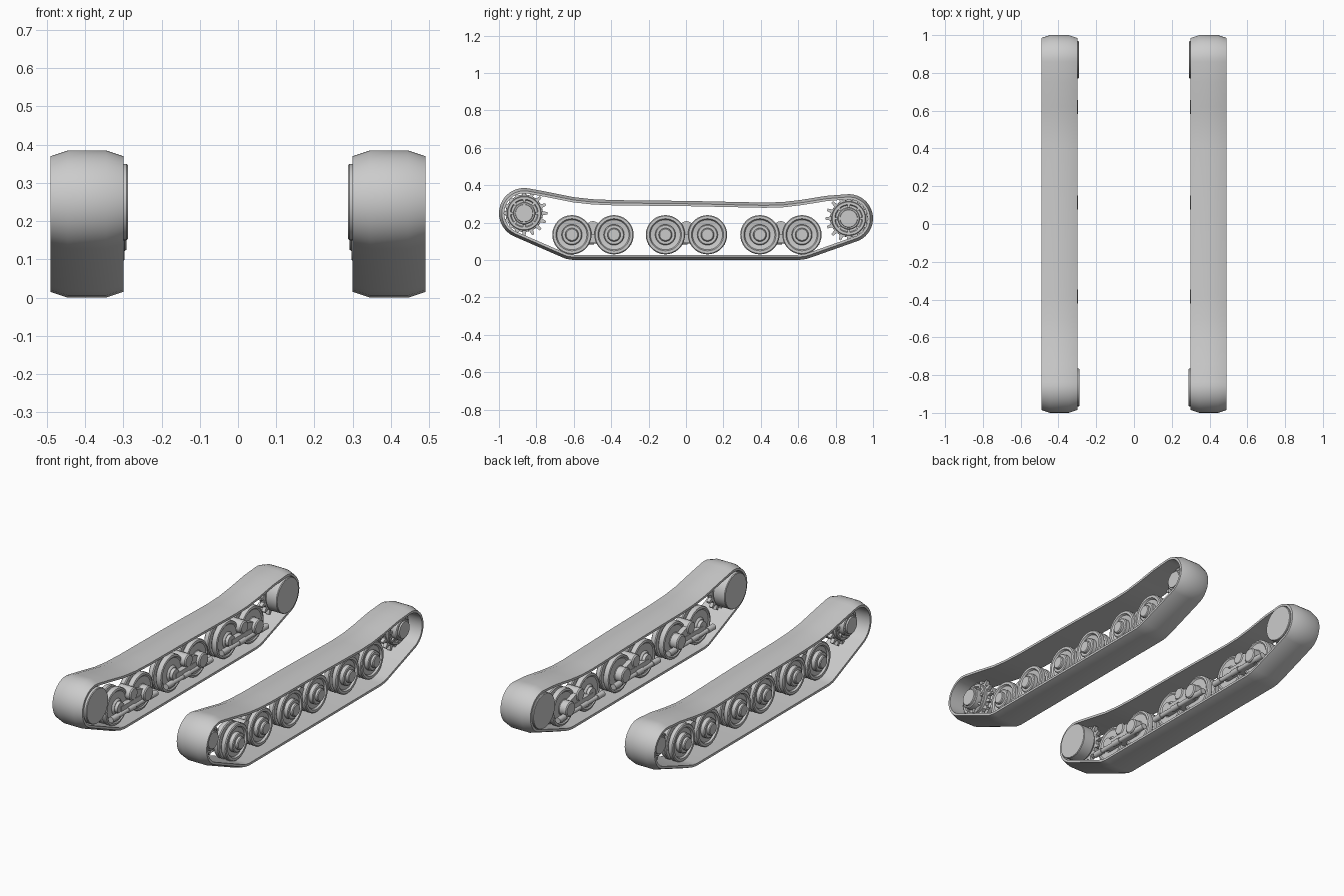
import bpy, bmesh, math
from mathutils import Matrix, Vector

cube = bpy.data.objects.get("Cube")
if cube:
    bpy.data.objects.remove(cube, do_unlink=True)

steel = bpy.data.materials.new("plain_grey")
steel.use_nodes = True
grey = (0.6, 0.6, 0.6, 1)
steel.diffuse_color = grey
steel.node_tree.nodes["Principled BSDF"].inputs["Base Color"].default_value = grey


def finish(name, bm):
    """Turn a bmesh into a shaded object mirrored to the other side."""
    bmesh.ops.recalc_face_normals(bm, faces=bm.faces)
    mesh = bpy.data.meshes.new(name)
    bm.to_mesh(mesh)
    bm.free()
    mesh.materials.append(steel)
    ob = bpy.data.objects.new(name, mesh)
    bpy.context.collection.objects.link(ob)
    bpy.ops.object.select_all(action='DESELECT')
    ob.select_set(True)
    bpy.context.view_layer.objects.active = ob
    bpy.ops.object.shade_smooth_by_angle(angle=math.radians(30))
    ob.modifiers.new("Mirror", 'MIRROR')
    return ob


def bridge(bm, rings, closed=False):
    """Skin successive vertex rings with quads."""
    pairs = list(zip(rings, rings[1:]))
    if closed:
        pairs.append((rings[-1], rings[0]))
    for a, b in pairs:
        for i in range(len(a)):
            j = (i + 1) % len(a)
            bm.faces.new((a[i], a[j], b[j], b[i]))


def lathe(bm, profile, y, z, n=32):
    """Turn (x, radius) points about an axis along x, capped at both ends."""
    rings = []
    for x, r in profile:
        rings.append([bm.verts.new((x, y + r * math.cos(math.tau * i / n),
                                    z + r * math.sin(math.tau * i / n))) for i in range(n)])
    bridge(bm, rings)
    bm.faces.new(rings[0])
    bm.faces.new(rings[-1])


def rod(bm, a, b, r, n=14):
    a, b = Vector(a), Vector(b)
    d = b - a
    m = Matrix.Translation((a + b) / 2) @ d.to_track_quat('Z', 'Y').to_matrix().to_4x4()
    bmesh.ops.create_cone(bm, cap_ends=True, segments=n, radius1=r, radius2=r,
                          depth=d.length, matrix=m)


def box(bm, centre, size, tilt=0):
    m = Matrix.Translation(centre) @ Matrix.Rotation(tilt, 4, 'X') @ Matrix.Diagonal((*size, 1))
    bmesh.ops.create_cube(bm, size=1, matrix=m)


def arc(y, z, r, start, end, n=18):
    angles = [math.radians(start + (end - start) * i / n) for i in range(n + 1)]
    return [(y + r * math.cos(a), z + r * math.sin(a)) for a in angles]


# Track belt: a bevelled band swept around a closed path
FRONT, REAR = (-0.865, 0.25), (0.87, 0.222)
path = arc(*REAR, 0.13, -65, 95)
path += [(0.75, 0.343), (0.62, 0.322), (0.52, 0.31), (0.42, 0.307), (0, 0.316),
         (-0.38, 0.32), (-0.5, 0.325), (-0.6, 0.336), (-0.74, 0.364)]
path += arc(*FRONT, 0.135, 77, 245)
path += [(-0.67, 0.018), (-0.64, 0.006), (-0.6, 0), (0.6, 0), (0.64, 0.005), (0.67, 0.014)]
section = [(0.30, 0.015), (0.345, 0), (0.445, 0), (0.49, 0.015), (0.49, 0.028), (0.30, 0.028)]
bm = bmesh.new()
rings = []
for i, point in enumerate(path):
    p = Vector(point)
    before = (p - Vector(path[i - 1])).normalized()
    after = (Vector(path[(i + 1) % len(path)]) - p).normalized()
    t = (before + after).normalized()
    inward = Vector((-t.y, t.x))
    ring = []
    for x, depth in section:
        q = p + inward * depth
        ring.append(bm.verts.new((x, q.x, q.y)))
    rings.append(ring)
bridge(bm, rings, closed=True)
finish("track_belt", bm)

# Road wheels: twin discs with a recessed face and stepped hub
wheel = [(0.335, 0.035), (0.345, 0.045), (0.345, 0.085), (0.34, 0.092), (0.343, 0.102),
         (0.348, 0.105), (0.37, 0.105), (0.375, 0.1), (0.375, 0.07), (0.39, 0.07),
         (0.39, 0.1), (0.395, 0.105), (0.417, 0.105), (0.422, 0.1), (0.422, 0.086),
         (0.412, 0.08), (0.408, 0.055), (0.43, 0.055), (0.434, 0.05), (0.434, 0.036),
         (0.446, 0.035), (0.45, 0.03)]
WHEEL_Z = 0.135
BOGIES = (("front", -0.4975), ("middle", 0.0025), ("rear", 0.5075))
HALF = 0.1125

for label, mid in BOGIES:
    for side, y in (("leading", mid - HALF), ("trailing", mid + HALF)):
        bm = bmesh.new()
        lathe(bm, wheel, y, WHEEL_Z, 36)
        finish(f"{label}_{side}_road_wheel", bm)

    # Bogie: rocker beam, pivot, trailing collar and damper rod
    bm = bmesh.new()
    box(bm, (0.34, mid, 0.115), (0.05, 2 * HALF, 0.05))
    lathe(bm, [(0.312, 0.03), (0.318, 0.036), (0.4, 0.036)], mid, 0.172, 20)
    box(bm, (0.335, mid + HALF / 2, 0.155), (0.035, HALF * 1.1, 0.045), -0.33)
    lathe(bm, [(0.297, 0.036), (0.302, 0.042), (0.345, 0.042)], mid + HALF, WHEEL_Z, 20)
    lathe(bm, [(0.318, 0.03), (0.345, 0.034)], mid - HALF, WHEEL_Z, 20)
    finish(f"{label}_bogie", bm)

    bm = bmesh.new()
    rod(bm, (0.317, mid - 0.2, 0.1), (0.317, mid + 0.2, 0.1), 0.013)
    for y in (mid - 0.19, mid - 0.04, mid + 0.16):
        rod(bm, (0.317, y - 0.015, 0.1), (0.317, y + 0.045, 0.1), 0.017)
    finish(f"{label}_damper_rod", bm)


# Toothed sprockets with an inner housing drum
def sprocket(label, centre, inner_x, teeth=16):
    y, z = centre
    bm = bmesh.new()
    rings = []
    for x in (0.375, 0.395):
        ring = []
        for i in range(teeth):
            for step, r in ((-0.27, 0.099), (-0.13, 0.124), (0.13, 0.124), (0.27, 0.099)):
                a = math.tau * (i + step) / teeth
                ring.append(bm.verts.new((x, y + r * math.cos(a), z + r * math.sin(a))))
        rings.append(ring)
    bridge(bm, rings)
    for ring in rings:
        bm.faces.new(ring)
    finish(f"{label}_sprocket_teeth", bm)

    bm = bmesh.new()
    lathe(bm, [(0.39, 0.092), (0.41, 0.092), (0.413, 0.088), (0.413, 0.075), (0.405, 0.07),
               (0.405, 0.06), (0.438, 0.06), (0.442, 0.055), (0.442, 0.048), (0.45, 0.046)],
          y, z)
    for i in range(8):
        a = math.tau * i / 8
        box(bm, (0.41, y + 0.068 * math.cos(a), z + 0.068 * math.sin(a)),
            (0.012, 0.03, 0.012), a)
    finish(f"{label}_sprocket_hub", bm)

    bm = bmesh.new()
    lathe(bm, [(inner_x, 0.097), (inner_x + 0.004, 0.1), (0.36, 0.1), (0.376, 0.085)], y, z, 40)
    finish(f"{label}_drive_drum", bm)


sprocket("front", FRONT, 0.288)
sprocket("rear", REAR, 0.292)
